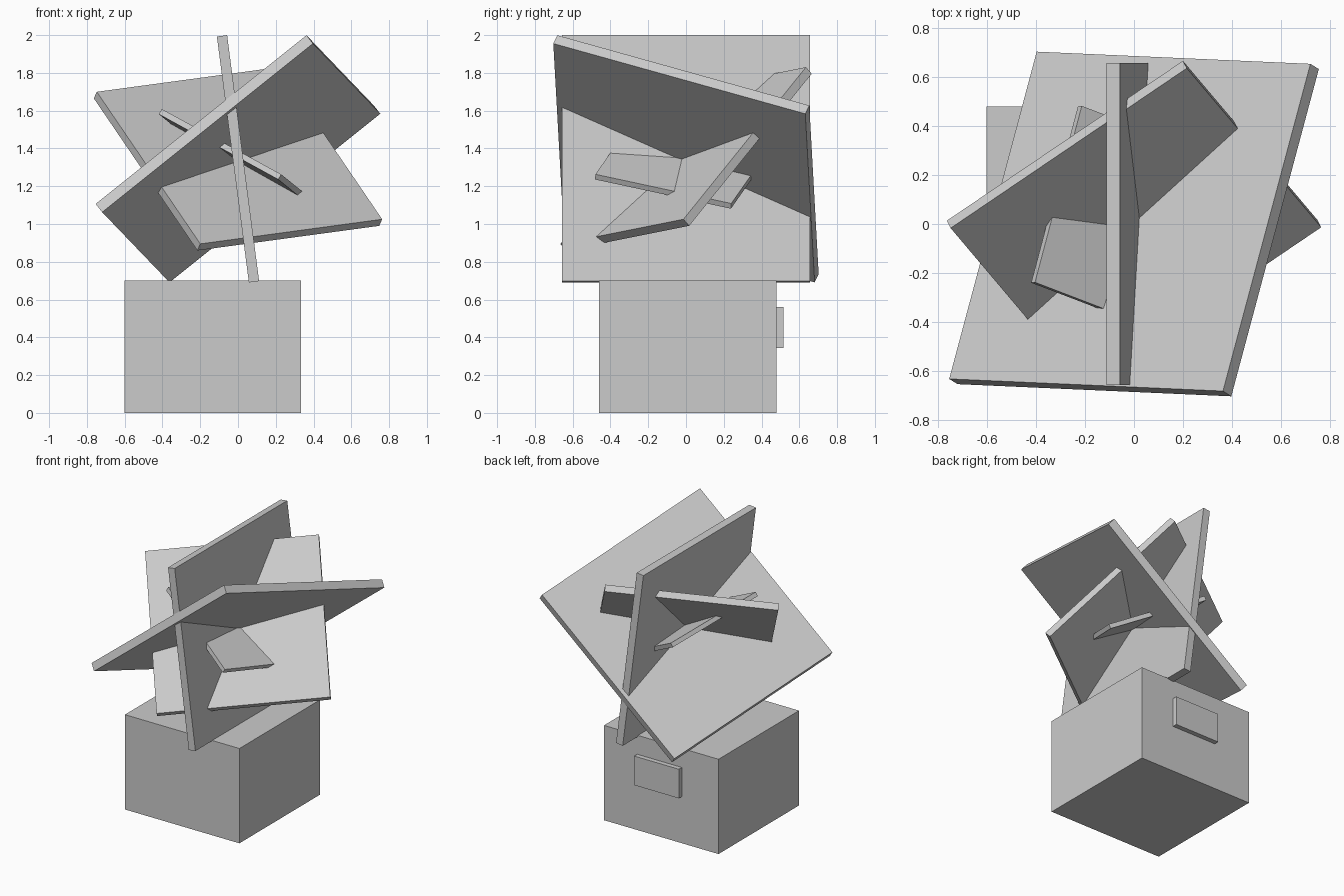
import bpy
from mathutils import Matrix, Vector

if "Cube" in bpy.data.objects:
    bpy.data.objects.remove(bpy.data.objects["Cube"], do_unlink=True)

GREY = (0.6, 0.6, 0.6, 1)
grey = bpy.data.materials.new("plain_grey")
grey.use_nodes = True
grey.diffuse_color = GREY
grey.node_tree.nodes["Principled BSDF"].inputs["Base Color"].default_value = GREY


def block(name, centre, size, rotation=Matrix.Identity(3)):
    """Add a flat-shaded box with its size baked into the mesh."""
    bpy.ops.mesh.primitive_cube_add(size=1)
    obj = bpy.context.object
    obj.name = name
    obj.data.transform(rotation.to_4x4() @ Matrix.Diagonal((*size, 1)))
    obj.location = centre
    obj.data.materials.append(grey)
    return obj


def plate(name, side, along, across):
    """Add a square plate through the shared centre, spanned by two edge directions."""
    u = Vector(along).normalized()
    n = u.cross(Vector(across)).normalized()
    v = n.cross(u)
    rotation = Matrix((u, v, n)).transposed()
    block(name, (0, 0, 1.345), (side, side, side / 24), rotation)


# Pedestal with a small plaque on its back
block("pedestal", (-0.134, 0.01, 0.35), (0.935, 0.94, 0.70))
block("back_plaque", (-0.12, 0.495, 0.452), (0.365, 0.04, 0.215))

# Interlocking square plates
plate("upright_plate", 1.313, (-0.129, 0, 0.992), (0, 1, 0))
plate("large_sloping_plate", 1.43, (1.125, -0.05, 0.90), (0.35, 1.34, -0.38))
plate("medium_sloping_plate", 1.17, (0.96, 0.65, 0.13), (0.54, -0.67, -0.82))
plate("small_sloping_plate", 0.76, (0.64, -0.245, -0.35), (0.20, 0.72, -0.16))
